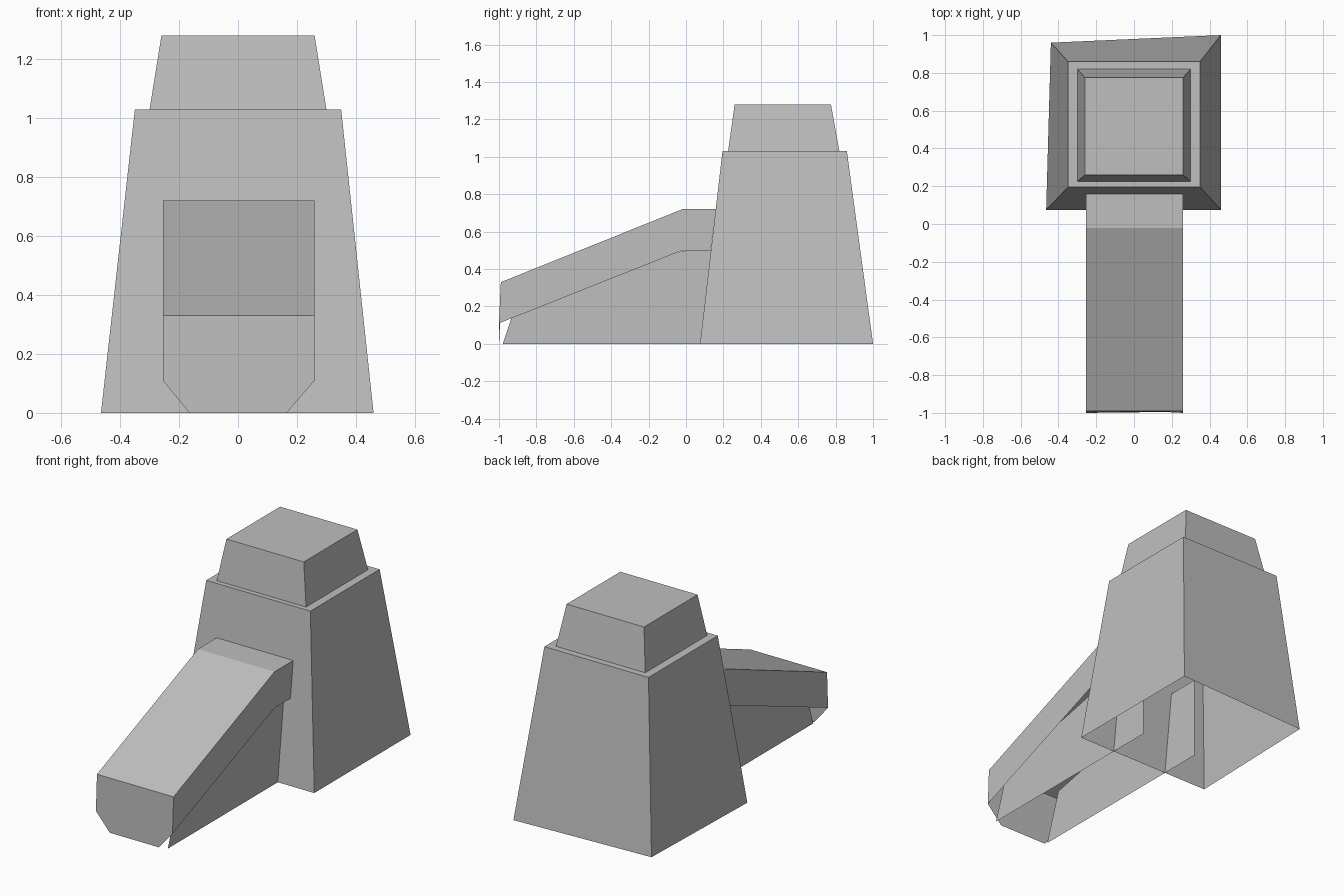
import bpy

cube = bpy.data.objects.get("Cube")
if cube:
    bpy.data.objects.remove(cube, do_unlink=True)

# One plain grey material for everything
grey = bpy.data.materials.new("plain_grey")
grey.use_nodes = True
colour = (0.52, 0.52, 0.52, 1)
grey.diffuse_color = colour
grey.node_tree.nodes["Principled BSDF"].inputs["Base Color"].default_value = colour


def add_part(name, verts, faces):
    mesh = bpy.data.meshes.new(name)
    mesh.from_pydata(verts, [], faces)
    mesh.materials.append(grey)
    mesh.update()
    obj = bpy.data.objects.new(name, mesh)
    bpy.context.collection.objects.link(obj)
    return obj


def rectangle(x0, x1, y0, y1):
    return [(x0, y0), (x1, y0), (x1, y1), (x0, y1)]


def frustum(name, base, top, z0, z1):
    """Tapered block, open underneath."""
    verts = [(x, y, z0) for x, y in base] + [(x, y, z1) for x, y in top]
    sides = [(i, (i + 1) % 4, (i + 1) % 4 + 4, i + 4) for i in range(4)]
    return add_part(name, verts, sides + [(4, 5, 6, 7)])


# Tower with a slightly skewed back, and its cap
frustum("tower_body",
        [(-0.465, 0.075), (0.46, 0.075), (0.46, 1.0), (-0.44, 0.96)],
        rectangle(-0.35, 0.35, 0.195, 0.86), 0, 1.03)
frustum("tower_cap", rectangle(-0.30, 0.30, 0.225, 0.82),
        rectangle(-0.26, 0.26, 0.26, 0.775), 1.03, 1.28)

# Sloping cover: a folded roof with side skirts, open underneath
LEFT, RIGHT = 0.26, -0.255
roof_line = [(-0.99, 0.33), (-0.02, 0.72), (0.16, 0.72)]
skirt_line = [(-1.0, 0.11), (-0.02, 0.50), (0.132, 0.50)]
verts, faces = [], []
for (ry, rz), (sy, sz) in zip(roof_line, skirt_line):
    verts += [(RIGHT, sy, sz), (RIGHT, ry, rz), (LEFT, ry, rz), (LEFT, sy, sz)]
for ring in (0, 4):
    for i in range(3):
        a = ring + i
        faces.append((a, a + 4, a + 5, a + 1))
for face in range(len(faces)):
    faces[face] = faces[face][::-1]
add_part("ramp_cover", verts, faces)

# Front plate with clipped lower corners
add_part("ramp_front",
         [(RIGHT, -0.99, 0.33), (RIGHT, -1.0, 0.11), (-0.165, -0.995, 0),
          (0.165, -0.995, 0), (LEFT, -1.0, 0.11), (LEFT, -0.99, 0.33)],
         [tuple(range(6))])

# Thin supporting walls that run on into the tower
wall_line = [(-0.98, 0), (0.34, 0), (0.34, 0.50), (0, 0.50), (-0.88, 0.30)]
for name, x, order in (("left_wall", 0.215, 1), ("right_wall", -0.17, -1)):
    add_part(name, [(x, y, z) for y, z in wall_line],
             [tuple(range(5))[::order]])
